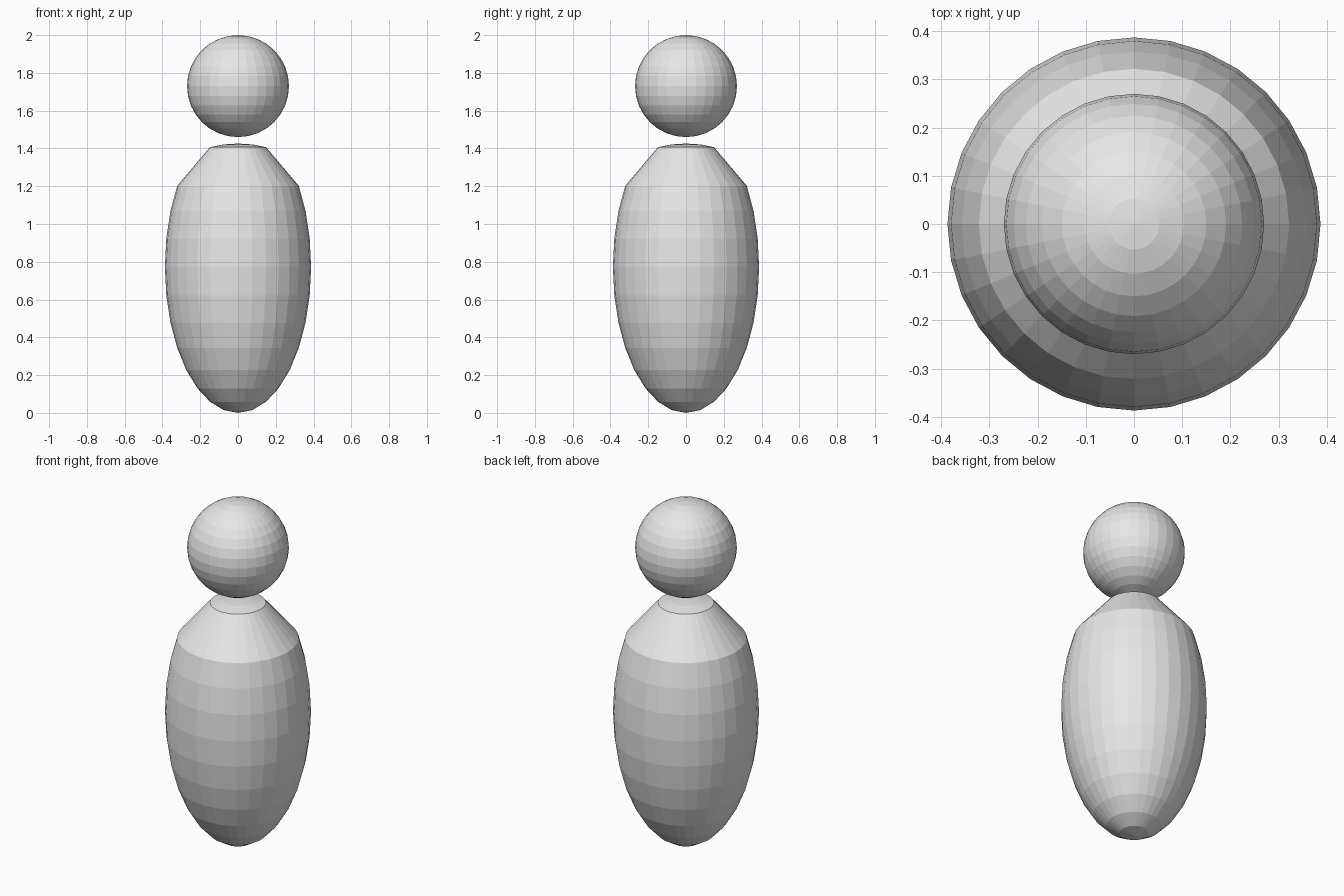
import bpy
import bmesh
from math import radians, sin, cos

cube = bpy.data.objects.get("Cube")
if cube:
    bpy.data.objects.remove(cube, do_unlink=True)

GREY = (0.8, 0.8, 0.8, 1.0)
grey = bpy.data.materials.new("plain_grey")
grey.use_nodes = True
grey.diffuse_color = GREY
grey.node_tree.nodes["Principled BSDF"].inputs["Base Color"].default_value = GREY


def round_part(name, radius, height_rule):
    """Faceted sphere whose unit heights are remapped by height_rule."""
    bm = bmesh.new()
    bmesh.ops.create_uvsphere(bm, u_segments=32, v_segments=16, radius=1)
    for v in bm.verts:
        v.co = (v.co.x * radius, v.co.y * radius, height_rule(v.co.z))
    bmesh.ops.recalc_face_normals(bm, faces=bm.faces[:])
    mesh = bpy.data.meshes.new(name)
    bm.to_mesh(mesh)
    bm.free()
    mesh.materials.append(grey)
    obj = bpy.data.objects.new(name, mesh)
    bpy.context.collection.objects.link(obj)
    return obj


# Body: ellipsoid below, straight sloping shoulders, shallow dome at the neck
HALF = 0.773
SHOULDER = radians(56.25)
NECK = radians(22.5)
NECK_Z = 1.407
DOME = 0.25


def body_height(z):
    shoulder_z = HALF * (1 + cos(SHOULDER))
    if z <= cos(SHOULDER) + 0.001:
        return HALF * (1 + z)
    if z >= cos(NECK) - 0.001:
        return NECK_Z + DOME * (z - cos(NECK))
    ring = (1 - z * z) ** 0.5
    t = (sin(SHOULDER) - ring) / (sin(SHOULDER) - sin(NECK))
    return shoulder_z + t * (NECK_Z - shoulder_z)


round_part("body", 0.387, body_height)

# Head: sphere floating just above the body
HEAD = 0.27
round_part("head", HEAD, lambda z: 2 - HEAD + HEAD * z)
